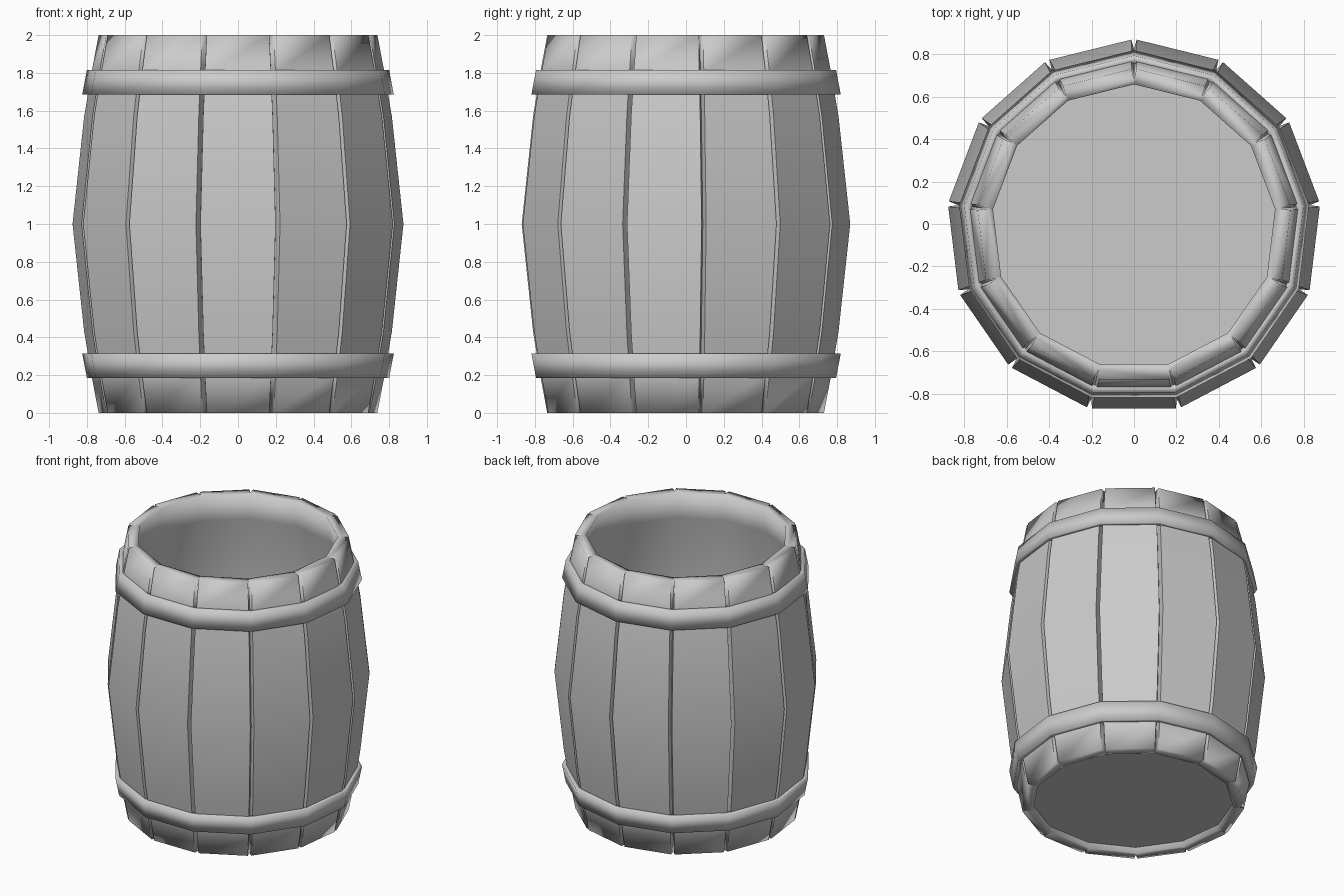
import bpy
import bmesh
from math import cos, sin, pi
from mathutils import Vector

cube = bpy.data.objects.get("Cube")
if cube:
    bpy.data.objects.remove(cube, do_unlink=True)

SIDES = 13
STEP = 2 * pi / SIDES
HALF = STEP / 2
CENTRE_Y = -0.0115
GAP = 0.0125

grey = bpy.data.materials.new("plain grey")
grey.use_nodes = True
grey.diffuse_color = (0.6, 0.6, 0.6, 1)
grey.node_tree.nodes["Principled BSDF"].inputs["Base Color"].default_value = (0.6, 0.6, 0.6, 1)


def polar(r, angle, z):
    return Vector((r * cos(angle), r * sin(angle) + CENTRE_Y, z))


def finish(name, bm, smooth=True):
    bmesh.ops.recalc_face_normals(bm, faces=bm.faces)
    for f in bm.faces:
        f.smooth = smooth
    mesh = bpy.data.meshes.new(name)
    bm.to_mesh(mesh)
    bm.free()
    mesh.materials.append(grey)
    obj = bpy.data.objects.new(name, mesh)
    bpy.context.collection.objects.link(obj)
    return obj


# Staves: one bulging ring with a V-shaped groove between neighbouring boards
def build_staves():
    lower = [(0, 0.745), (0.2, 0.783), (0.43, 0.822)]
    profile = lower + [(1, 0.884)] + [(2 - z, r) for z, r in reversed(lower)]
    bm = bmesh.new()
    levels = []
    for z, r in profile:
        ring = []
        for i in range(SIDES):
            seam = pi / 2 + i * STEP
            mid = seam + HALF
            tangent = Vector((-sin(mid), cos(mid), 0))
            flat = polar(r * cos(HALF), mid, z)
            reach = r * sin(HALF) - GAP
            points = {
                "inner": polar(r - 0.075, seam, z),
                "groove": polar(r - 0.05, seam, z),
                "start": flat - tangent * reach,
                "end": flat + tangent * reach,
            }
            ring.append({k: bm.verts.new(p) for k, p in points.items()})
        levels.append(ring)

    for i in range(SIDES):
        j = (i + 1) % SIDES
        walls = [(i, "groove", i, "start"), (i, "start", i, "end"),
                 (i, "end", j, "groove"), (j, "inner", i, "inner")]
        for low, high in zip(levels, levels[1:]):
            for a, ka, b, kb in walls:
                bm.faces.new((low[a][ka], low[b][kb], high[b][kb], high[a][ka]))
            # Crisp edges along the grooves
            for key in ("start", "end", "groove"):
                bm.edges.get((low[i][key], high[i][key])).smooth = False
        for ring in (levels[0], levels[-1]):
            a, b = ring[i], ring[j]
            bm.faces.new((a["inner"], a["groove"], a["start"],
                          a["end"], b["groove"], b["inner"]))
    # The last seam was closed after the sweep began, so sharpen it here too
    for low, high in zip(levels, levels[1:]):
        bm.edges.get((low[0]["groove"], high[0]["groove"])).smooth = False
    finish("staves", bm)


# Hoops: a softly shaded band following the slope of the staves
def build_hoop(name, profile):
    bm = bmesh.new()
    rings = [[bm.verts.new(polar(r, pi / 2 + i * STEP, z)) for r, z in profile]
             for i in range(SIDES)]
    n = len(profile)
    for i in range(SIDES):
        a, b = rings[i], rings[(i + 1) % SIDES]
        for k in range(n):
            m = (k + 1) % n
            bm.faces.new((a[k], b[k], b[m], a[m]))
    finish(name, bm)


# Floor: a plate slightly recessed above the bottom rim
def build_floor():
    bm = bmesh.new()
    rings = [[bm.verts.new(polar(0.69, pi / 2 + i * STEP, z)) for i in range(SIDES)]
             for z in (0.05, 0.1)]
    for ring in rings:
        bm.faces.new(ring)
    for i in range(SIDES):
        j = (i + 1) % SIDES
        bm.faces.new((rings[0][i], rings[0][j], rings[1][j], rings[1][i]))
    finish("floor", bm, smooth=False)


build_staves()
upper = [(0.77, 1.815), (0.806, 1.815), (0.831, 1.685), (0.79, 1.685)]
build_hoop("upper_hoop", upper)
build_hoop("lower_hoop", [(r, 2 - z) for r, z in upper])
build_floor()
